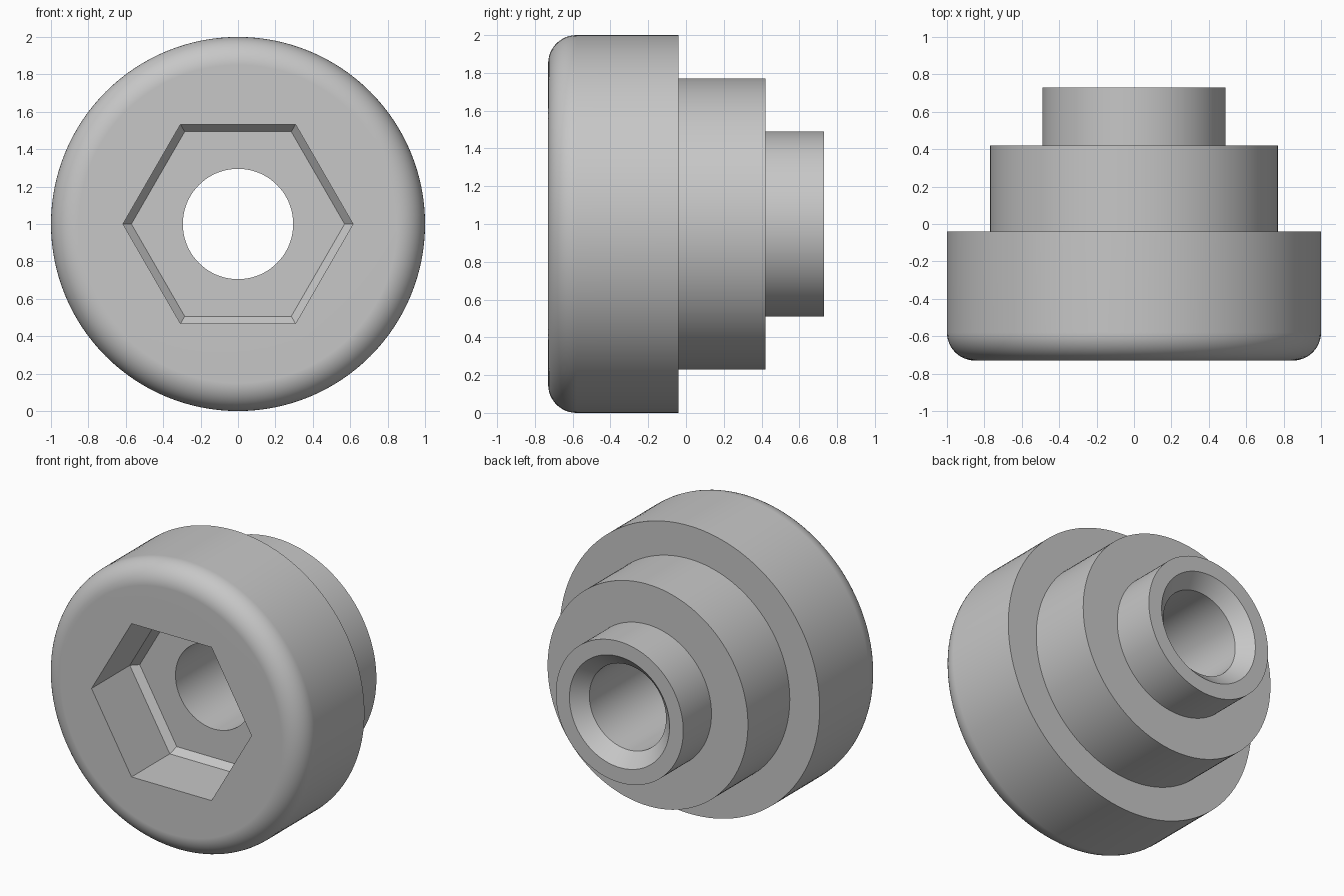
import bpy, bmesh
from math import cos, sin, pi, tau, radians
from mathutils import Vector

cube = bpy.data.objects.get("Cube")
if cube:
    bpy.data.objects.remove(cube, do_unlink=True)

AXIS_HEIGHT = 1.0

grey = bpy.data.materials.new("plain_grey")
grey.use_nodes = True
colour = (0.57, 0.57, 0.57, 1)
grey.diffuse_color = colour
grey.node_tree.nodes["Principled BSDF"].inputs["Base Color"].default_value = colour


def lathe(name, profile, sides, closed):
    """Turn (radius, y) points around the y axis; open ends get flat caps."""
    bm = bmesh.new()
    verts = [bm.verts.new((r, y, 0)) for r, y in profile]
    pairs = list(zip(verts, verts[1:]))
    if closed:
        pairs.append((verts[-1], verts[0]))
    edges = [bm.edges.new(p) for p in pairs]
    bmesh.ops.spin(bm, geom=verts + edges, cent=(0, 0, 0), axis=(0, 1, 0),
                   angle=tau, steps=sides)
    bmesh.ops.remove_doubles(bm, verts=bm.verts[:], dist=0.0001)
    bmesh.ops.holes_fill(bm, edges=bm.edges[:], sides=0)
    bmesh.ops.recalc_face_normals(bm, faces=bm.faces[:])
    bmesh.ops.translate(bm, verts=bm.verts[:], vec=Vector((0, 0, AXIS_HEIGHT)))
    mesh = bpy.data.meshes.new(name)
    bm.to_mesh(mesh)
    bm.free()
    mesh.materials.append(grey)
    obj = bpy.data.objects.new(name, mesh)
    bpy.context.collection.objects.link(obj)
    return obj


# Stepped body: rounded front rim, two shoulders, countersunk through bore
FRONT, BACK, BORE, ROUND = -0.73, 0.73, 0.295, 0.15
rim = [(1 - ROUND + ROUND * sin(a), FRONT + ROUND - ROUND * cos(a))
       for a in (pi / 2 * i / 12 for i in range(13))]
steps = [(1, -0.04), (0.77, -0.04), (0.77, 0.42), (0.49, 0.42), (0.49, BACK)]
bore = [(0.385, BACK), (BORE, BACK - 0.09), (BORE, FRONT)]
body = lathe("stepped_body", rim + steps + bore, 128, True)

# Hexagonal socket with a chamfered floor
socket = lathe("socket_cutter",
               [(0.615, FRONT - 0.2), (0.615, -0.31), (0.57, -0.265)], 6, False)
socket.hide_render = True

cut = body.modifiers.new("hex_socket", "BOOLEAN")
cut.operation = "DIFFERENCE"
cut.solver = "EXACT"
cut.object = socket

bpy.ops.object.select_all(action="DESELECT")
body.select_set(True)
bpy.context.view_layer.objects.active = body
bpy.ops.object.modifier_apply(modifier=cut.name)
bpy.data.objects.remove(socket, do_unlink=True)

# Smooth turned surfaces with crisp steps and flat faces
bpy.ops.object.shade_smooth_by_angle(angle=radians(30))
flat = body.modifiers.new("even_shading", "WEIGHTED_NORMAL")
flat.keep_sharp = True
